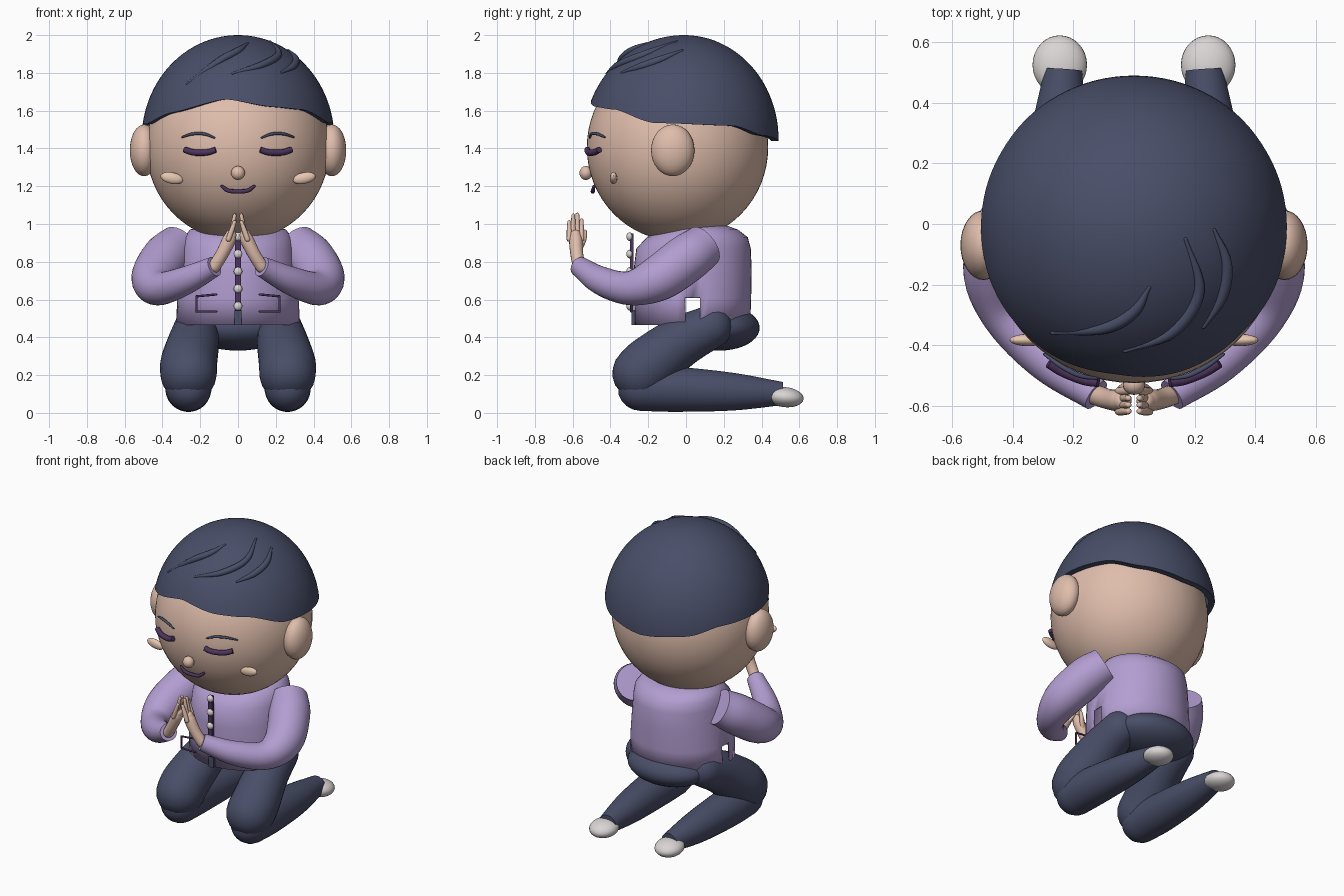
import bpy, bmesh
from math import sin, cos, pi, sqrt, acos, radians
from mathutils import Vector, Matrix

cube = bpy.data.objects.get("Cube")
if cube:
    bpy.data.objects.remove(cube, do_unlink=True)


def material(name, rgb):
    m = bpy.data.materials.new(name)
    m.use_nodes = True
    m.diffuse_color = (*rgb, 1)
    bsdf = next(n for n in m.node_tree.nodes if n.type == 'BSDF_PRINCIPLED')
    bsdf.inputs["Base Color"].default_value = (*rgb, 1)
    bsdf.inputs["Roughness"].default_value = 0.7
    return m


SKIN = material("skin", (.74, .51, .41))
CHEEK = material("cheek peach", (.80, .57, .44))
LAVENDER = material("lavender jacket", (.45, .34, .64))
NAVY = material("navy", (.066, .077, .14))
PURPLE = material("dark purple", (.075, .035, .11))
WHITE = material("off white", (.70, .66, .66))


def finish(name, bm, mat):
    bmesh.ops.recalc_face_normals(bm, faces=bm.faces)
    me = bpy.data.meshes.new(name)
    bm.to_mesh(me)
    bm.free()
    ob = bpy.data.objects.new(name, me)
    bpy.context.collection.objects.link(ob)
    me.materials.append(mat)
    bpy.ops.object.select_all(action='DESELECT')
    ob.select_set(True)
    bpy.context.view_layer.objects.active = ob
    bpy.ops.object.shade_smooth_by_angle(angle=radians(45))
    return ob


def ball(name, mat, loc, radii, tilt=0, axis='Y', seg=32):
    bm = bmesh.new()
    m = (Matrix.Translation(loc) @ Matrix.Rotation(tilt, 4, axis)
         @ Matrix.Diagonal((*radii, 1)))
    bmesh.ops.create_uvsphere(bm, u_segments=seg, v_segments=seg // 2, radius=1, matrix=m)
    return finish(name, bm, mat)


def box(name, mat, loc, size):
    bm = bmesh.new()
    bmesh.ops.create_cube(bm, size=1, matrix=Matrix.Translation(loc) @ Matrix.Diagonal((*size, 1)))
    return finish(name, bm, mat)


def loft(bm, rings, start=True, end=True):
    """Skin a list of equally long vertex loops."""
    loops = [[bm.verts.new(p) for p in ring] for ring in rings]
    n = len(loops[0])
    for a, b in zip(loops, loops[1:]):
        for i in range(n):
            bm.faces.new((a[i], a[(i + 1) % n], b[(i + 1) % n], b[i]))
    if start:
        bm.faces.new(loops[0])
    if end:
        bm.faces.new(loops[-1])


def spline(pts, steps):
    """Catmull-Rom through (x, y, z, radius) points."""
    p = [Vector(q) for q in pts]
    p = [2 * p[0] - p[1]] + p + [2 * p[-1] - p[-2]]
    out = []
    for a, b, c, d in zip(p, p[1:], p[2:], p[3:]):
        for k in range(steps):
            t = k / steps
            out.append(.5 * (2 * b + (c - a) * t + (2 * a - 5 * b + 4 * c - d) * t * t
                             + (3 * b - a - 3 * c + d) * t ** 3))
    return out + [p[-2]]


def tube(name, mat, pts, side=1, steps=6, seg=16, round_start=True, round_end=True):
    """Round tube of varying radius along a smooth path; side=-1 mirrors it."""
    path = spline([(x * side, y, z, r) for x, y, z, r in pts], steps)
    pos = [q.xyz for q in path]
    tan = [(pos[min(i + 1, len(pos) - 1)] - pos[max(i - 1, 0)]).normalized()
           for i in range(len(pos))]
    stations = [(c, t, q.w) for c, t, q in zip(pos, tan, path)]
    dome = [k * pi / 10 for k in range(1, 5)]
    if round_start:
        c, t, r = stations[0]
        stations = [(c - t * r * sin(a), t, r * cos(a)) for a in reversed(dome)] + stations
    if round_end:
        c, t, r = stations[-1]
        stations += [(c + t * r * sin(a), t, r * cos(a)) for a in dome]
    u = stations[0][1].orthogonal().normalized()
    rings = []
    for c, t, r in stations:
        u = (u - t * u.dot(t)).normalized()
        v = t.cross(u)
        rings.append([c + r * (u * cos(2 * pi * i / seg) + v * sin(2 * pi * i / seg))
                      for i in range(seg)])
    bm = bmesh.new()
    loft(bm, rings)
    return finish(name, bm, mat)


# Head and nose
ball("head", SKIN, (0, -.045, 1.405), (.485, .48, .495), seg=64)
ball("nose", SKIN, (0, -.53, 1.27), (.037, .034, .037), seg=20)

# Hair cap with a wavy hairline; angle 0 is the front, 90 is the left side
HAIRLINE = [(-180, 1.44), (-145, 1.47), (-122, 1.52), (-72, 1.53), (-45, 1.59), (-8, 1.66),
            (22, 1.62), (45, 1.605), (72, 1.535), (122, 1.52), (145, 1.47), (180, 1.44)]
HAIR_Z, HAIR_H, HAIR_Y = 1.45, .55, -.01


def hairline(deg):
    for (a, za), (b, zb) in zip(HAIRLINE, HAIRLINE[1:]):
        if a <= deg <= b:
            t = (deg - a) / (b - a)
            return za + (zb - za) * (.5 * t + .5 * t * t * (3 - 2 * t))


def hair_depth(front):
    return .53 if front else .5


def hair_ring(f, shrink=1):
    ring = []
    for i in range(96):
        deg = -180 + i * 3.75
        a = radians(deg)
        polar = f * acos((hairline(deg) - HAIR_Z) / HAIR_H)
        r = sin(polar) * shrink
        ring.append((.51 * r * sin(a), HAIR_Y - hair_depth(cos(a) > 0) * r * cos(a),
                     HAIR_Z + HAIR_H * cos(polar)))
    return ring


bm = bmesh.new()
loft(bm, [hair_ring(k / 24) for k in [.2] + list(range(1, 25))] + [hair_ring(1, .92)], end=False)
finish("hair", bm, NAVY)

# Raised hair strands lying on the cap
STRANDS = [[(-.27, -.36), (-.1, -.345), (0, -.29), (.05, -.21)],
           [(-.03, -.42), (.13, -.355), (.215, -.22), (.17, -.05)],
           [(.23, -.34), (.29, -.24), (.305, -.13), (.265, -.02)]]
for strand in STRANDS:
    pts = []
    for (x, y), r in zip(strand, (.006, .019, .019, .006)):
        d = 1 - (x / .51) ** 2 - ((y - HAIR_Y) / hair_depth(y < HAIR_Y)) ** 2
        pts.append((x, y, HAIR_Z + HAIR_H * sqrt(d), r))
    tube("hair_strand", NAVY, pts, seg=10)

# Mouth
tube("mouth", PURPLE, [(-.085, -.487, 1.2, .008), (-.045, -.493, 1.175, .011),
                       (.045, -.493, 1.175, .011), (.085, -.487, 1.2, .008)], seg=10)

# Jacket body: a hollow shell with a slit at each side of the hem
PROFILE = [(.465, .33, .035, .305), (.61, .325, .035, .31), (.75, .312, .035, .313),
           (.87, .30, .04, .303), (.93, .285, .06, .267), (.97, .255, .07, .205),
           (.99, .19, .07, .15)]
bm = bmesh.new()
loft(bm, [[(rx * cos(i * pi / 24), cy + ry * sin(i * pi / 24), z) for i in range(48)]
          for z, rx, cy, ry in PROFILE], start=False)
slit = [f for f in bm.faces if f.calc_center_median().z < .6
        and abs(f.calc_center_median().y - .035) < .04]
bmesh.ops.delete(bm, geom=slit, context='FACES')
shell = finish("jacket", bm, LAVENDER).modifiers.new("thickness", 'SOLIDIFY')
shell.thickness = .012

# Placket, its navy lower opening, and buttons
box("placket", PURPLE, (0, -.287, .745), (.03, .02, .41))
box("placket_opening", NAVY, (0, -.278, .505), (.035, .02, .08))
for k in range(5):
    ball("button", WHITE, (0, -.298, .565 + k * .092), (.023, .018, .023), seg=16)

# Pelvis
ball("pelvis", NAVY, (0, .18, .45), (.275, .21, .12), seg=40)

for s, side in ((1, "left"), (-1, "right")):
    # Face details
    ball(side + "_ear", SKIN, (.497 * s, -.07, 1.39), (.076, .115, .137))
    ball(side + "_cheek", CHEEK, (.35 * s, -.383, 1.243), (.062, .02, .03), -.2 * s, seg=20)
    tube(side + "_eye", PURPLE, [(.118, -.523, 1.393, .016), (.165, -.515, 1.379, .017),
                                 (.235, -.488, 1.379, .017), (.282, -.46, 1.393, .016)],
         s, seg=12, round_start=False, round_end=False)
    tube(side + "_eyebrow", NAVY, [(.125, -.51, 1.457, .005), (.18, -.5, 1.477, .008),
                                   (.24, -.47, 1.477, .008), (.295, -.43, 1.46, .005)], s, seg=10)

    # Sleeve bent at the elbow, cut blunt behind the shoulder
    tube(side + "_sleeve", LAVENDER, [(.315, .095, .885, .115), (.385, 0, .815, .128),
                                      (.445, -.15, .71, .12), (.41, -.3, .66, .09),
                                      (.28, -.45, .70, .075), (.125, -.565, .775, .054)],
         s, seg=28, round_start=False, round_end=False)

    # Palm, fingers and thumb pressed together in front of the chest
    tube(side + "_palm", SKIN, [(.125, -.565, .775, .034), (.085, -.578, .84, .034),
                                (.05, -.583, .91, .036), (.038, -.585, .94, .03)], s)
    for y, top in ((-.618, 1.01), (-.597, 1.045), (-.575, 1.05), (-.553, 1.02)):
        tube(side + "_finger", SKIN, [(.05, y, .92, .014), (.032, y, .97, .0135),
                                      (.018, y, top, .010)], s, steps=3, seg=10)
    tube(side + "_thumb", SKIN, [(.06, -.565, .87, .016), (.035, -.54, .92, .014),
                                 (.022, -.535, .96, .010)], s, steps=3, seg=10)

    # Pocket outline and flap seam
    x0, x1, y = .115, .22, -.29
    for a, b in (((x0, .627), (x1, .617)), ((x1, .612), (x1, .537)), ((x1, .537), (x0, .537))):
        tube(side + "_pocket_seam", PURPLE, [(a[0], y, a[1], .006), (b[0], y, b[1], .006)],
             s, steps=1, seg=8)

    # Kneeling leg and shoe
    tube(side + "_thigh", NAVY, [(.222, .13, .455, .115), (.235, -.03, .375, .135),
                                 (.26, -.18, .265, .15), (.262, -.24, .21, .15)],
         s, seg=28)
    tube(side + "_shin", NAVY, [(.262, -.24, .132, .122), (.262, -.05, .125, .12),
                                (.25, .25, .112, .1), (.233, .51, .102, .062)],
         s, seg=28, round_end=False)
    ball(side + "_shoe", WHITE, (.245 * s, .525, .083), (.09, .098, .053), -.1, 'X')
